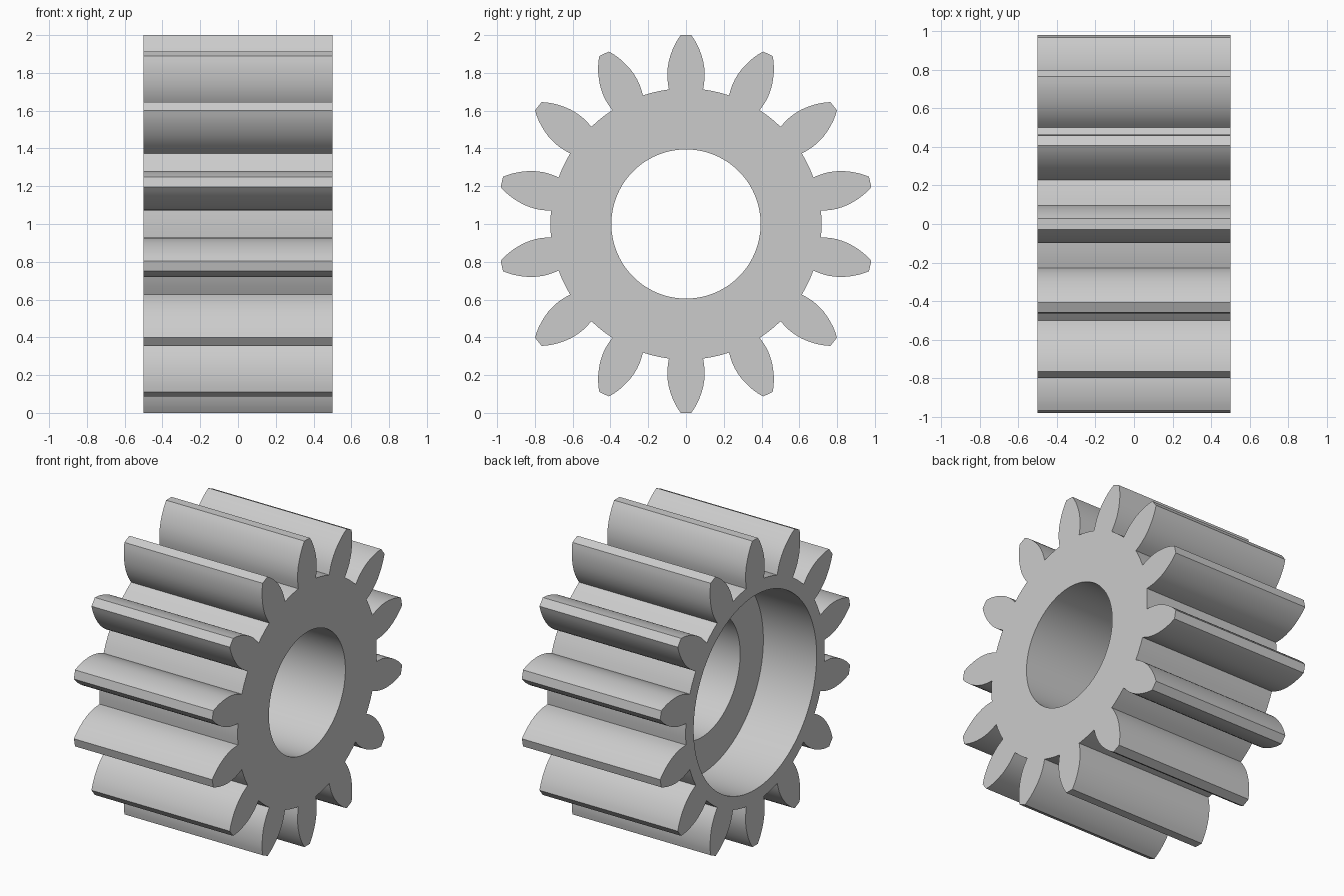
import bpy
import bmesh
from math import sin, cos, pi, radians

cube = bpy.data.objects.get("Cube")
if cube:
    bpy.data.objects.remove(cube, do_unlink=True)

TEETH = 14
PITCH = 2 * pi / TEETH
HALF_BASE = 0.126          # half angle of a tooth at its root
ROOT_R, BORE_R, RECESS_R = 0.718, 0.395, 0.635
HALF_WIDTH, FLOOR_X = 0.5, -0.115

# Tooth flank: (radius, half thickness) from root to tip
FLANK = [(0.74, 0.095), (0.77, 0.0985), (0.80, 0.099), (0.83, 0.0965),
         (0.86, 0.0915), (0.89, 0.083), (0.92, 0.0725), (0.95, 0.059),
         (0.975, 0.045), (1.0, 0.028)]

# Ring angles: four steps under each tooth, three across each gap
BASE_STEPS, GAP_STEPS = 4, 3
STEPS = BASE_STEPS + GAP_STEPS
angles = []
for t in range(TEETH):
    a = t * PITCH
    gap = PITCH - 2 * HALF_BASE
    angles += [a - HALF_BASE + 2 * HALF_BASE * i / BASE_STEPS for i in range(BASE_STEPS)]
    angles += [a + HALF_BASE + gap * i / GAP_STEPS for i in range(GAP_STEPS)]
COUNT = len(angles)

bm = bmesh.new()


def ring(x, r):
    return [bm.verts.new((x, r * sin(a), 1 + r * cos(a))) for a in angles]


def bridge(a, b):
    for i in range(COUNT):
        j = (i + 1) % COUNT
        bm.faces.new((a[i], a[j], b[j], b[i]))


def tooth_chain(x, angle):
    """Flank points up one side of a tooth and down the other."""
    outline = [(r, -w) for r, w in FLANK] + [(r, w) for r, w in reversed(FLANK)]
    s, c = sin(angle), cos(angle)
    return [bm.verts.new((x, r * s + w * c, 1 + r * c - w * s)) for r, w in outline]


# End faces, bore, recess and its floor
root_a, root_b = ring(-HALF_WIDTH, ROOT_R), ring(HALF_WIDTH, ROOT_R)
recess_rim, recess_floor = ring(-HALF_WIDTH, RECESS_R), ring(FLOOR_X, RECESS_R)
bore_a, bore_b = ring(FLOOR_X, BORE_R), ring(HALF_WIDTH, BORE_R)
loops = [root_a, recess_rim, recess_floor, bore_a, bore_b, root_b]
for first, second in zip(loops, loops[1:]):
    bridge(first, second)

# Teeth and the root surfaces between them
for t in range(TEETH):
    start = t * STEPS
    chains = []
    for x, root in ((-HALF_WIDTH, root_a), (HALF_WIDTH, root_b)):
        base = root[start:start + BASE_STEPS + 1]
        chain = tooth_chain(x, t * PITCH)
        bm.faces.new([base[0]] + chain + base[:0:-1])
        gap = [root[(start + BASE_STEPS + i) % COUNT] for i in range(GAP_STEPS + 1)]
        chains.append([base[0]] + chain + gap)
    a, b = chains
    for i in range(len(a) - 1):
        bm.faces.new((a[i], a[i + 1], b[i + 1], b[i]))

bmesh.ops.recalc_face_normals(bm, faces=bm.faces)
mesh = bpy.data.meshes.new("spur_gear")
bm.to_mesh(mesh)
bm.free()
gear = bpy.data.objects.new("spur_gear", mesh)
bpy.context.collection.objects.link(gear)

# Plain grey metal
grey = bpy.data.materials.new("grey")
grey.use_nodes = True
grey.diffuse_color = (0.6, 0.6, 0.6, 1)
grey.node_tree.nodes["Principled BSDF"].inputs["Base Color"].default_value = (0.6, 0.6, 0.6, 1)
mesh.materials.append(grey)

bpy.ops.object.select_all(action='DESELECT')
gear.select_set(True)
bpy.context.view_layer.objects.active = gear
bpy.ops.object.shade_smooth_by_angle(angle=radians(30))
